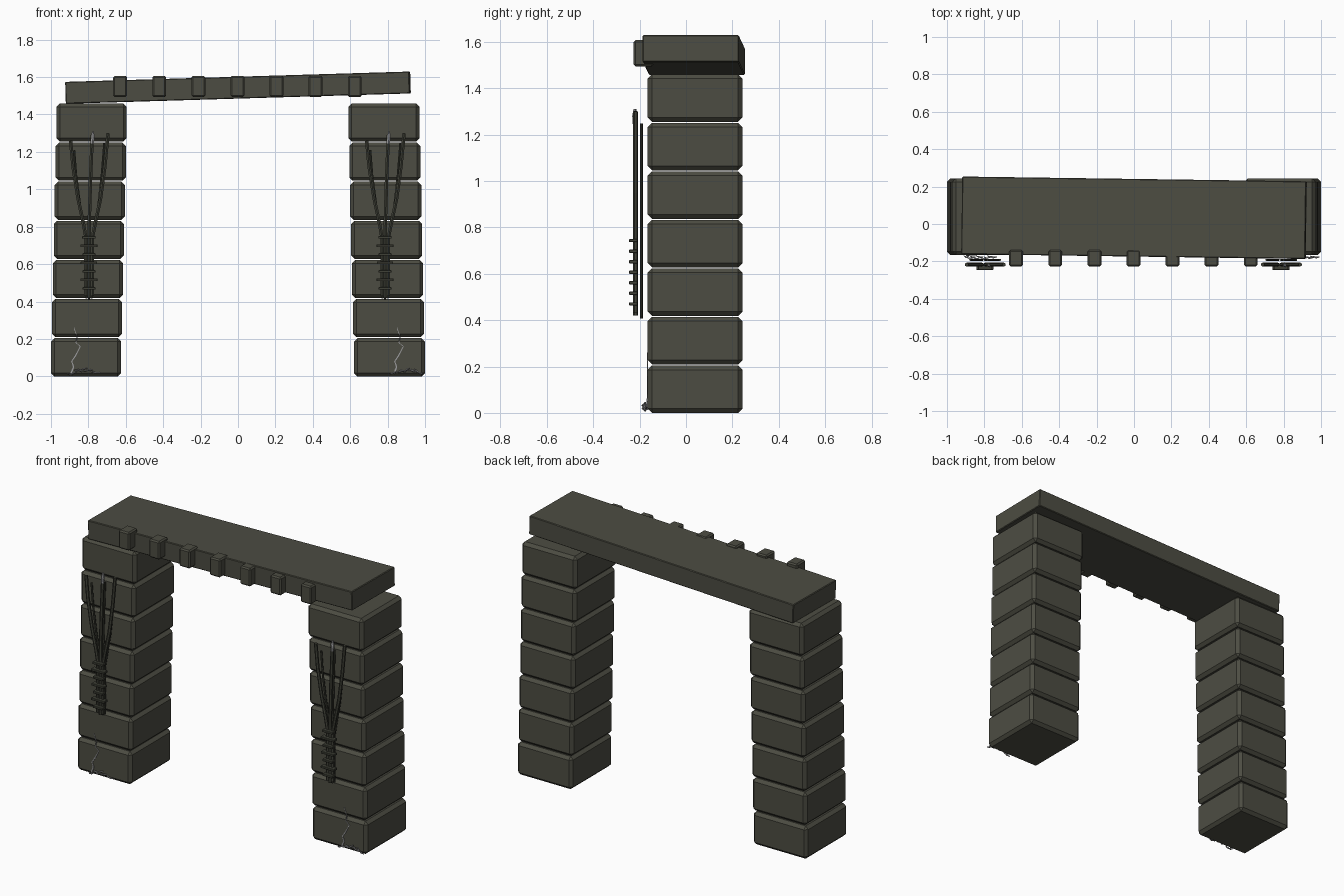
import bpy, bmesh, math, random
from mathutils import Vector

if "Cube" in bpy.data.objects:
    bpy.data.objects.remove(bpy.data.objects["Cube"])

random.seed(4)


def material(name, col):
    m = bpy.data.materials.new(name)
    m.diffuse_color = (*col, 1)
    m.use_nodes = True
    m.node_tree.nodes["Principled BSDF"].inputs["Base Color"].default_value = m.diffuse_color
    return m


STONE = material("dark stone", (0.073, 0.073, 0.055))
VINE = material("dark carving", (0.050, 0.052, 0.038))
PALE = material("pale grey", (0.33, 0.33, 0.34))


def finish(name, bm, mat):
    bmesh.ops.recalc_face_normals(bm, faces=bm.faces)
    me = bpy.data.meshes.new(name)
    bm.to_mesh(me)
    bm.free()
    me.materials.append(mat)
    ob = bpy.data.objects.new(name, me)
    bpy.context.collection.objects.link(ob)
    return ob


def box(name, lo, hi, mat, bevel=0.0):
    bm = bmesh.new()
    bmesh.ops.create_cube(bm, size=1)
    c = [(a + b) / 2 for a, b in zip(lo, hi)]
    for v in bm.verts:
        v.co = Vector([v.co[i] * (hi[i] - lo[i]) for i in range(3)])
    if bevel:
        bmesh.ops.bevel(bm, geom=bm.edges[:], offset=bevel, segments=1,
                        affect='EDGES')
    ob = finish(name, bm, mat)
    ob.location = c
    return ob


def tube(name, pts, radii, mat, sides=6):
    """Tapered tube through the points."""
    bm = bmesh.new()
    pts = [Vector(p) for p in pts]
    rings = []
    for i, p in enumerate(pts):
        d = (pts[min(i + 1, len(pts) - 1)] - pts[max(i - 1, 0)]).normalized()
        u = d.cross(Vector((0, 1, 0))).normalized()
        w = d.cross(u)
        r = radii[i] if isinstance(radii, (list, tuple)) else radii
        rings.append([bm.verts.new(p + r * (math.cos(a) * u + math.sin(a) * w))
                      for a in [2 * math.pi * (k + .5) / sides for k in range(sides)]])
    for a, b in zip(rings, rings[1:]):
        for k in range(sides):
            n = (k + 1) % sides
            bm.faces.new((a[k], a[n], b[n], b[k]))
    bm.faces.new(rings[0])
    bm.faces.new(rings[-1])
    return finish(name, bm, mat)


# Stacked pillar blocks, leaning slightly inwards
for side, x0 in (("left", -1.0), ("right", 0.62)):
    step = 0.005 if side == "left" else -0.005
    for i in range(7):
        x, z = x0 + i * step, i * 0.2092
        box(f"{side}_pillar_block_{i + 1}", (x, -0.165, z),
            (x + (0.375 if side == "left" else 0.38), 0.243, z + 0.204), STONE, 0.018)

# Tilted lintel
lintel = box("lintel", (-0.92, -0.174, 1.485), (0.92, 0.241, 1.602), STONE, 0.004)
lintel.rotation_euler = (0, math.radians(-1.72), math.radians(-0.8))

# Row of studs on the front of the lintel
for i in range(7):
    x = -0.63 + i * 0.209
    box(f"lintel_stud_{i + 1}", (x - 0.037, -0.226, 1.494),
        (x + 0.037, -0.14, 1.607), STONE, 0.008)

# Three-pronged carving, its ribs and the cracks at the foot
LEFT = [(-.016, .43), (-.016, .74), (-.03, .82), (-.058, .95), (-.085, 1.12), (-.098, 1.26)]
RIGHT = [(.018, .43), (.018, .74), (.034, .82), (.062, .95), (.085, 1.12), (.102, 1.30)]
MID = [(.001, .42), (.001, .8), (.008, 1.05), (.018, 1.29)]
RIBS = [.034, .046, .034, .044, .034, .046, .036]
CRACK = [(0, .26), (.017, .21), (.01, .18), (.034, .16), (.008, .11), (-.012, .08),
         (-.002, .05), (-.016, .015)]

for side, cx, kx in (("left", -0.797, -0.877), ("right", 0.786, 0.85)):
    for nm, path in (("outer", LEFT), ("inner", RIGHT), ("middle", MID)):
        tube(f"{side}_carving_{nm}_strand",
             [(cx + x, -0.217, z) for x, z in path], 0.0105, VINE)
        # thin strand behind, a little shorter
        tube(f"{side}_carving_{nm}_back_strand",
             [(cx + x * 0.8, -0.192, z * 0.955 + 0.006) for x, z in path], 0.006, VINE)
    tube(f"{side}_carving_tip",
         [(cx + .018, -0.221, 1.245), (cx + .022, -0.222, 1.28), (cx + .021, -0.22, 1.31)],
         [.009, .01, .006], PALE)
    for i, w in enumerate(RIBS):
        z = 0.47 + i * 0.0455
        box(f"{side}_carving_rib_{i + 1}", (cx - w, -0.245, z - .007),
            (cx + w, -0.21, z + .007), VINE, 0.002)

    tube(f"{side}_crack", [(kx + x, -0.166, z) for x, z in CRACK],
         [.002, .003, .003, .003, .004, .004, .005, .006], PALE, 4)
    # rubble scattered along the base
    for i in range(9):
        x = kx - 0.02 + i * 0.018
        z = 0.012 + 0.022 * math.sin(math.pi * i / 8) + random.uniform(-.003, .008)
        dx, dz = random.uniform(.012, .022), random.uniform(-.012, .01)
        y = -0.172 - random.uniform(0, .012)
        tube(f"{side}_rubble_{i + 1}",
             [(x - dx, y + .004, max(.006, z - dz)), (x, y - .004, z),
              (x + dx, y, max(.006, z + dz))], [.002, .0055, .002], PALE, 5)
